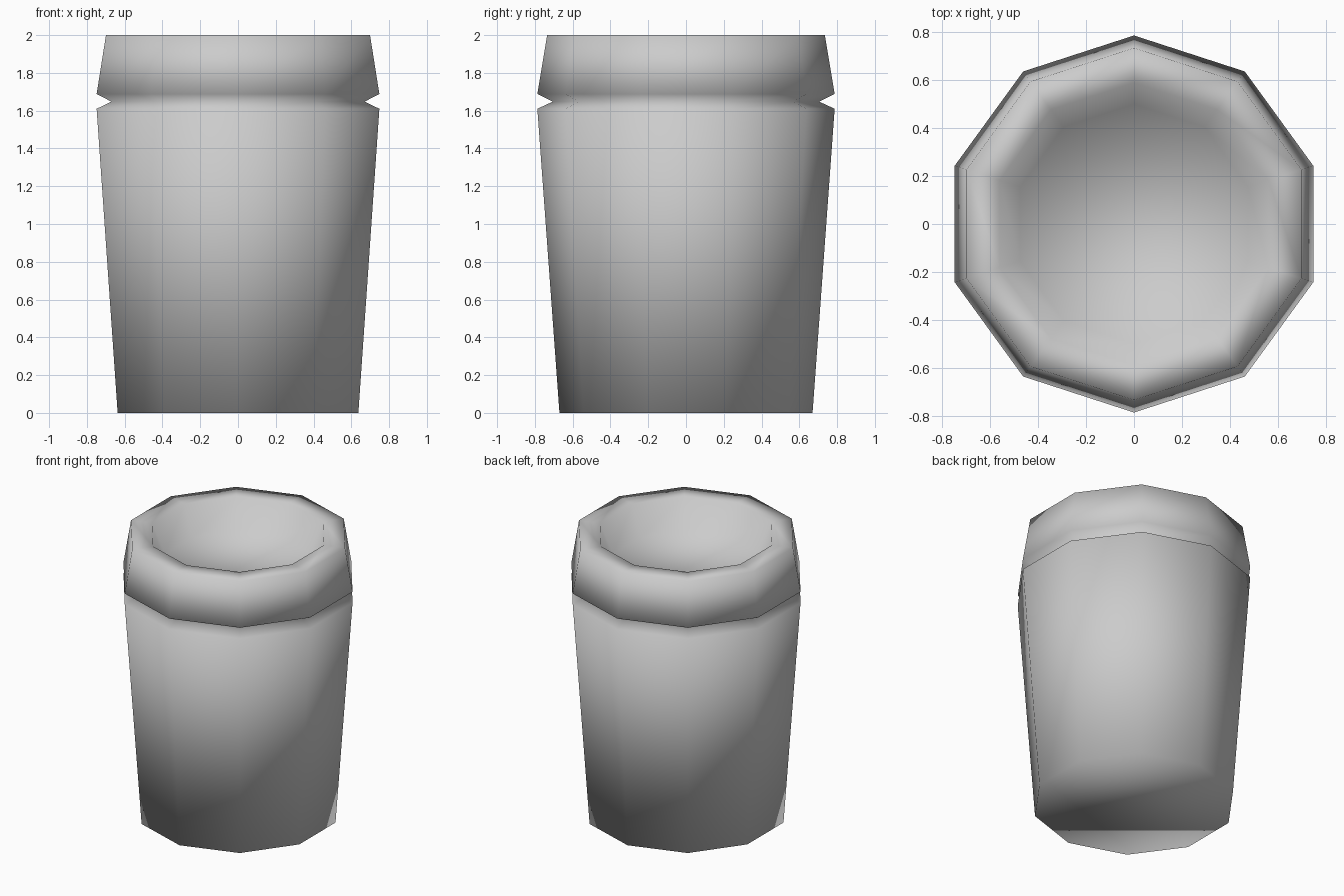
import bpy
import bmesh
from math import cos, sin, pi

cube = bpy.data.objects.get("Cube")
if cube:
    bpy.data.objects.remove(cube, do_unlink=True)

SIDES = 10

# Profile from base to recessed floor: (radius, height)
PROFILE = [
    (0.67, 0.0),     # base
    (0.787, 1.61),   # top of tapered body
    (0.705, 1.648),  # groove
    (0.787, 1.688),  # lower edge of collar
    (0.735, 2.0),    # outer rim
    (0.59, 2.0),     # inner rim
    (0.5, 1.79),     # recessed floor
]


def make_material(name, color):
    mat = bpy.data.materials.new(name)
    mat.use_nodes = True
    mat.diffuse_color = color
    mat.node_tree.nodes["Principled BSDF"].inputs["Base Color"].default_value = color
    return mat


def lathe(name, profile, sides, mat):
    """Spin a profile into rings, bridge them and cap both ends."""
    bm = bmesh.new()
    rings = []
    for r, z in profile:
        angles = [pi / 2 + 2 * pi * i / sides for i in range(sides)]
        rings.append([bm.verts.new((r * cos(a), r * sin(a), z)) for a in angles])
    for low, high in zip(rings, rings[1:]):
        for i in range(sides):
            j = (i + 1) % sides
            bm.faces.new((low[i], low[j], high[j], high[i]))
    bm.faces.new(reversed(rings[0]))
    bm.faces.new(rings[-1])
    for face in bm.faces:
        face.smooth = True
    mesh = bpy.data.meshes.new(name)
    bm.to_mesh(mesh)
    bm.free()
    mesh.materials.append(mat)
    obj = bpy.data.objects.new(name, mesh)
    bpy.context.collection.objects.link(obj)
    return obj


# Tapered cup with grooved collar and sunken top, smooth shaded throughout
grey = make_material("light grey", (0.6, 0.6, 0.6, 1.0))
lathe("cup", PROFILE, SIDES, grey)
